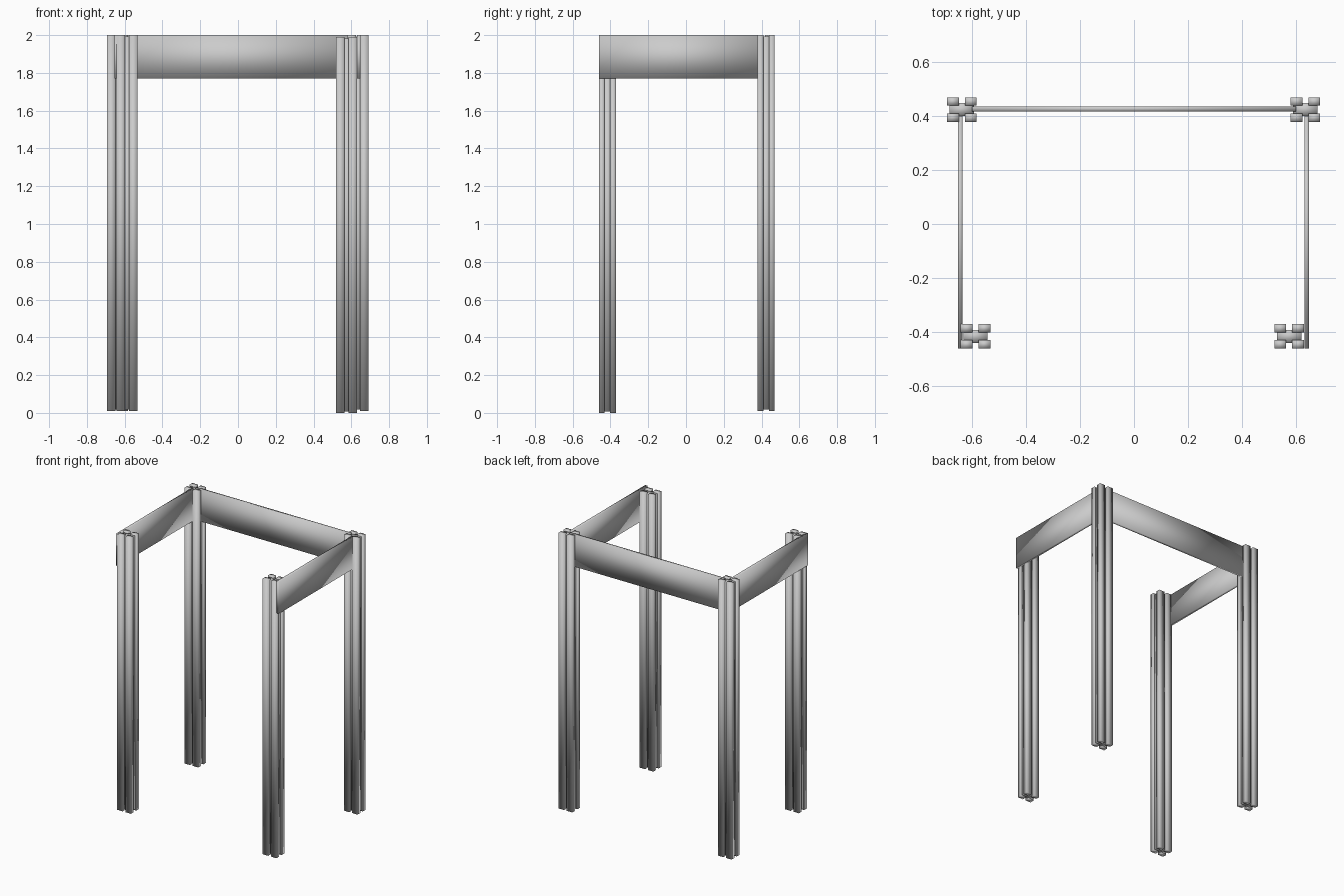
import bpy

if "Cube" in bpy.data.objects:
    bpy.data.objects.remove(bpy.data.objects["Cube"])


def box(name, x0, x1, y0, y1, z0, z1):
    """Smooth-shaded box between the given limits."""
    bpy.ops.mesh.primitive_cube_add(
        size=1, location=((x0 + x1) / 2, (y0 + y1) / 2, (z0 + z1) / 2))
    ob = bpy.context.object
    ob.name = name
    ob.scale = (x1 - x0, y1 - y0, z1 - z0)
    bpy.ops.object.transform_apply(location=False, rotation=False, scale=True)
    bpy.ops.object.shade_smooth()
    return ob


def leg(name, cx, cy, z0, z1):
    """Cluster leg: four corner bars around a recessed core."""
    parts = [box(name, cx - 0.045, cx + 0.045, cy - 0.024, cy + 0.024,
                 z0 + 0.008, z1 - 0.008)]
    for sx in (-1, 1):
        for sy in (-1, 1):
            x, y = cx + sx * 0.033, cy + sy * 0.030
            parts.append(box(name, x - 0.022, x + 0.022,
                             y - 0.0155, y + 0.0155, z0, z1))
    bpy.ops.object.select_all(action='DESELECT')
    for p in parts:
        p.select_set(True)
    bpy.context.view_layer.objects.active = parts[0]
    bpy.ops.object.join()
    parts[0].name = name


# Legs: the back pair stands wider than the front pair
leg("back_leg_left", -0.638, 0.424, 0.01, 2.0)
leg("back_leg_right", 0.635, 0.424, 0.01, 2.0)
leg("front_leg_left", -0.587, -0.416, 0.01, 2.0)
leg("front_leg_right", 0.575, -0.416, 0.0, 1.99)

# Apron boards: back and two sides, open at the front
box("back_apron", -0.60, 0.60, 0.417, 0.436, 1.77, 2.0)
box("left_apron", -0.653, -0.635, -0.461, 0.40, 1.77, 2.0)
box("right_apron", 0.631, 0.649, -0.461, 0.40, 1.77, 2.0)
